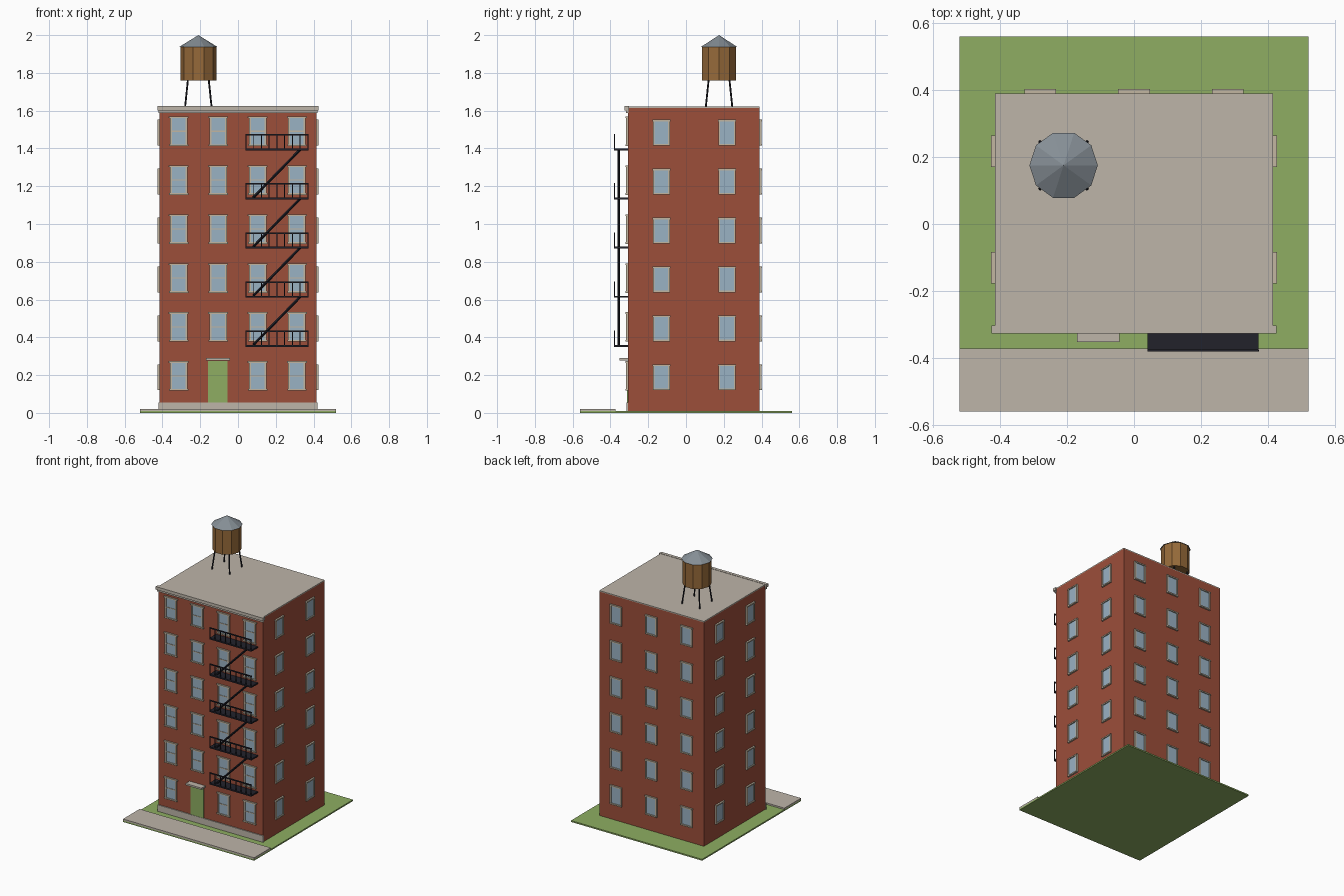
import bpy, bmesh, math
from mathutils import Matrix, Vector

if "Cube" in bpy.data.objects:
    bpy.data.objects.remove(bpy.data.objects["Cube"])


def material(name, hex_code):
    lin = []
    for i in (0, 2, 4):
        c = int(hex_code[i:i + 2], 16) / 255
        lin.append(c / 12.92 if c <= 0.04045 else ((c + 0.055) / 1.055) ** 2.4)
    m = bpy.data.materials.new(name)
    m.diffuse_color = (*lin, 1)
    m.use_nodes = True
    m.node_tree.nodes["Principled BSDF"].inputs["Base Color"].default_value = m.diffuse_color
    return m


BRICK = material("brick", "9C4E3A")
STONE = material("concrete", "BDB5A9")
TRIM = material("window_trim", "C2B6A1")
GLASS = material("glass", "9AB2C4")
GREEN = material("green", "8EAE62")
IRON = material("black_iron", "22222B")
WOOD = material("wood", "966A3A")
ZINC = material("zinc", "868F96")


def finish(name, bm, mat):
    me = bpy.data.meshes.new(name)
    bm.to_mesh(me)
    bm.free()
    me.materials.append(mat)
    ob = bpy.data.objects.new(name, me)
    bpy.context.collection.objects.link(ob)
    return ob


def add_box(bm, x0, x1, y0, y1, z0, z1, frame=Matrix()):
    m = Matrix.Translation(((x0 + x1) / 2, (y0 + y1) / 2, (z0 + z1) / 2))
    s = Matrix.Diagonal((x1 - x0, y1 - y0, z1 - z0, 1))
    bmesh.ops.create_cube(bm, size=1, matrix=frame @ m @ s)


def box(name, mat, *dims):
    bm = bmesh.new()
    add_box(bm, *dims)
    return finish(name, bm, mat)


def add_rod(bm, a, b, r, sides=6):
    a, b = Vector(a), Vector(b)
    d = b - a
    m = Matrix.Translation((a + b) / 2) @ d.to_track_quat('Z', 'Y').to_matrix().to_4x4()
    bmesh.ops.create_cone(bm, cap_ends=True, segments=sides, radius1=r, radius2=r,
                          depth=d.length, matrix=m)


# Plot and building shell
box("lawn", GREEN, -0.52, 0.52, -0.56, 0.56, 0, 0.01)
box("sidewalk", STONE, -0.52, 0.52, -0.56, -0.372, 0.01, 0.021)
box("brick_walls", BRICK, -0.415, 0.415, -0.307, 0.39, 0.01, 1.615)
box("flat_roof", STONE, -0.415, 0.415, -0.307, 0.39, 1.615, 1.622)
box("base_course", STONE, -0.42, 0.42, -0.314, -0.306, 0.01, 0.056)
box("cornice", STONE, -0.425, 0.425, -0.326, -0.303, 1.602, 1.624)
box("cornice_lower_step", STONE, -0.42, 0.42, -0.318, -0.305, 1.588, 1.602)

# Entrance
box("front_door", GREEN, -0.159, -0.055, -0.312, -0.306, 0.056, 0.276)
box("door_canopy", STONE, -0.17, -0.043, -0.352, -0.306, 0.278, 0.29)

# Windows: each facade frame has local -y pointing outward from the wall
FLOOR = 0.259


def facade_windows(name, frame, columns, sash, skip=None):
    trim, glass = bmesh.new(), bmesh.new()
    z_low, z_high = (0.118, 0.274) if sash else (0.12, 0.257)
    for floor in range(6):
        for col, x in enumerate(columns):
            if (floor, col) == skip:
                continue
            z0, z1 = z_low + floor * FLOOR, z_high + floor * FLOOR
            add_box(glass, x - 0.042, x + 0.042, -0.005, 0.001, z0 + 0.004, z1 - 0.004, frame)
            for s in (-1, 1):
                a, b = sorted((x + s * 0.046, x + s * 0.036))
                add_box(trim, a, b, -0.010, 0.001, z0, z1, frame)
            w = 0.053 if sash else 0.047
            add_box(trim, x - w, x + w, -0.012, 0.001, z1 - 0.009, z1, frame)
            add_box(trim, x - w + 0.002, x + w - 0.002, -0.012, 0.001, z0, z0 + 0.009, frame)
            if sash:  # middle rail
                zm = (z0 + z1) / 2
                add_box(trim, x - 0.037, x + 0.037, -0.008, 0.001, zm - 0.003, zm + 0.003, frame)
    finish(name + "_window_trim", trim, TRIM)
    finish(name + "_window_glass", glass, GLASS)


def wall(x, y, turn):
    return Matrix.Translation((x, y, 0)) @ Matrix.Rotation(math.radians(turn), 4, 'Z')


facade_windows("front", wall(0, -0.307, 0), (-0.314, -0.105, 0.104, 0.312), True, (0, 1))
facade_windows("right", wall(0.415, 0, 90), (-0.13, 0.217), False)
facade_windows("left", wall(-0.415, 0, -90), (0.13, -0.217), False)
facade_windows("back", wall(0, 0.39, 180), (-0.28, 0, 0.28), False)

# Fire escape: platforms, railings and linking stairs
decks, rails, stairs = bmesh.new(), bmesh.new(), bmesh.new()
for i in range(5):
    z = 0.355 + i * 0.26
    add_box(decks, 0.04, 0.372, -0.38, -0.306, z - 0.005, z + 0.005)
    add_box(rails, 0.04, 0.372, -0.381, -0.375, z + 0.073, z + 0.081)
    for k in range(9):
        x = 0.0425 + k * 0.0409
        add_box(rails, x - 0.0025, x + 0.0025, -0.38, -0.376, z, z + 0.075)
    if i < 4:
        add_rod(stairs, (0.08, -0.356, z + 0.004), (0.33, -0.356, z + 0.26), 0.007, 4)
finish("fire_escape_decks", decks, IRON)
finish("fire_escape_rails", rails, IRON)
finish("fire_escape_stairs", stairs, IRON)

# Rooftop water tank
TX, TY = -0.21, 0.175


def tank_part(name, mat, r1, r2, z0, z1):
    bm = bmesh.new()
    bmesh.ops.create_cone(bm, cap_ends=True, segments=10, radius1=r1, radius2=r2, depth=z1 - z0,
                          matrix=Matrix.Translation((TX, TY, (z0 + z1) / 2)) @ Matrix.Rotation(math.pi / 2, 4, 'Z'))
    return finish(name, bm, mat)


tank_part("tank_barrel", WOOD, 0.095, 0.095, 1.76, 1.937)
tank_part("tank_roof", ZINC, 0.102, 0.0, 1.937, 2.0)
legs = bmesh.new()
for sx in (-1, 1):
    for sy in (-1, 1):
        add_rod(legs, (TX + sx * 0.07, TY + sy * 0.07, 1.62),
                (TX + sx * 0.055, TY + sy * 0.055, 1.765), 0.005)
finish("tank_legs", legs, IRON)
